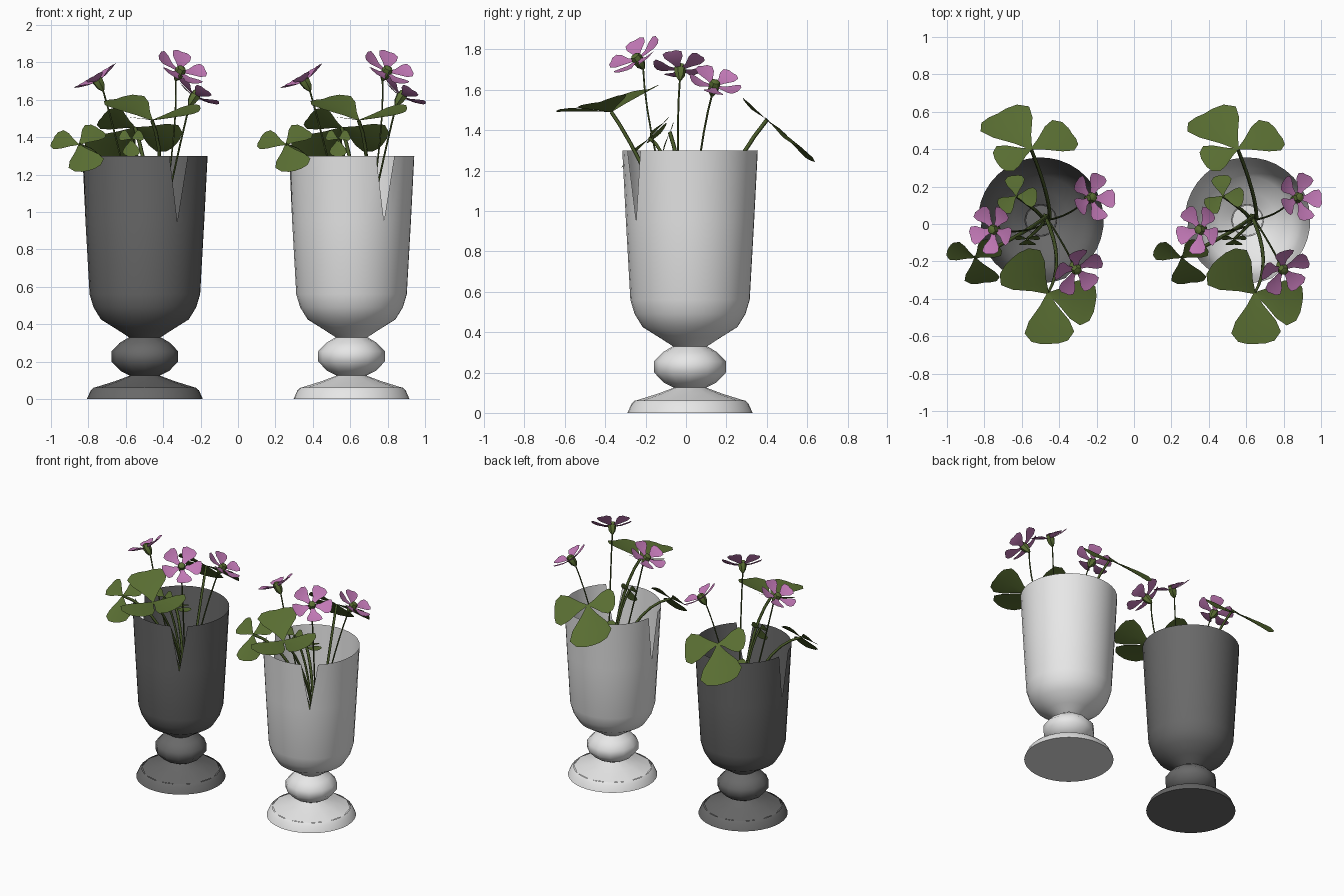
import bpy, math
from mathutils import Vector

if "Cube" in bpy.data.objects:
    bpy.data.objects.remove(bpy.data.objects["Cube"])

def material(name, rgb):
    m = bpy.data.materials.new(name)
    m.diffuse_color = (*rgb, 1)
    m.use_nodes = True
    m.node_tree.nodes["Principled BSDF"].inputs["Base Color"].default_value = m.diffuse_color
    return m

DARK = material("dark_grey_glaze", (0.14, 0.14, 0.14))
WHITE = material("white_glaze", (0.8, 0.8, 0.8))
LEAF = material("leaf_green", (0.10, 0.155, 0.032))
STEM = material("stem_green", (0.065, 0.10, 0.022))
PETAL = material("petal_pink", (0.54, 0.19, 0.47))

def add_mesh(name, verts, faces, mat, smooth=50):
    me = bpy.data.meshes.new(name)
    me.from_pydata([tuple(v) for v in verts], [], faces)
    me.materials.append(mat)
    ob = bpy.data.objects.new(name, me)
    bpy.context.collection.objects.link(ob)
    if smooth:
        me.shade_smooth()
        me.set_sharp_from_angle(angle=math.radians(smooth))
    return ob

def lathe(name, profile, n, mat, centre, start=0.0, notches=(), cap=False):
    """Revolve (radius, z) points; notches are columns cut to a V in the top band."""
    verts, faces = [], []
    for r, z in profile:
        for i in range(n):
            a = start + math.tau * i / n
            verts.append(centre + Vector((r * math.cos(a), r * math.sin(a), z)))
    for k in range(len(profile) - 1):
        for i in range(n):
            j = (i + 1) % n
            a, b, c, d = k * n + i, k * n + j, (k + 1) * n + j, (k + 1) * n + i
            if k == len(profile) - 2 and i in notches:
                faces.append((a, b, c))      # right of the V
            elif k == len(profile) - 2 and j in notches:
                faces.append((a, b, d))      # left of the V
            else:
                faces.append((a, b, c, d))
    if cap:
        faces.append(tuple(reversed(range(n))))
    if notches:  # drop the unused rim points inside each V
        used = sorted({v for f in faces for v in f})
        remap = {v: i for i, v in enumerate(used)}
        verts = [verts[v] for v in used]
        faces = [tuple(remap[v] for v in f) for f in faces]
    return add_mesh(name, verts, faces, mat)

def stalk(name, pts, radius):
    """Thin tube along a quadratic arc through three control points."""
    cu = bpy.data.curves.new(name, 'CURVE')
    cu.dimensions = '3D'
    cu.bevel_depth = radius
    cu.bevel_resolution = 0
    cu.use_fill_caps = True
    sp = cu.splines.new('POLY')
    steps = 8
    sp.points.add(steps)
    a, b, c = pts
    for i in range(steps + 1):
        t = i / steps
        p = a * (1 - t) ** 2 + b * 2 * t * (1 - t) + c * t * t
        sp.points[i].co = (*p, 1)
    cu.materials.append(STEM)
    ob = bpy.data.objects.new(name, cu)
    bpy.context.collection.objects.link(ob)

# leaflet and petal outlines: (distance along, half width)
LEAFLET = [(0, 0.02), (0.25, 0.17), (0.55, 0.40), (0.78, 0.49), (0.95, 0.36), (1.0, 0.17)]
PETAL_SHAPE = [(0.1, 0.07), (0.4, 0.16), (0.7, 0.36), (0.9, 0.38), (1.0, 0.2)]

def blade(verts, faces, origin, along, side, up, shape, length, fold, curl):
    """Append one leaflet or petal made of two halves beside a midrib."""
    s = len(verts)
    for d, w in shape:
        for k in (-1, 0, 1):
            lift = fold * abs(k) * w + curl * d * d
            verts.append(origin + length * (along * d + side * (k * w) + up * lift))
    for i in range(len(shape) - 1):
        for k in (0, 1):
            a = s + i * 3 + k
            faces.append((a, a + 1, a + 4, a + 3))

def leaf(name, joint, normal, tips, lift=0.0):
    n = Vector(normal).normalized()
    verts, faces = [], []
    for dx, dy in tips:
        v = Vector((dx, dy, -(n.x * dx + n.y * dy) / n.z))
        flat = v.length
        v += Vector((0, 0, lift * flat))
        along = v.normalized()
        side = n.cross(along).normalized()
        blade(verts, faces, joint, along, side, along.cross(side), LEAFLET, v.length, 0.12, -0.05)
    add_mesh(name, verts, faces, LEAF, 40)

def flower(name, centre, normal, radius, turn):
    n = Vector(normal).normalized()
    u = n.orthogonal().normalized()
    w = n.cross(u)
    verts, faces = [], []
    for i in range(5):
        a = turn + math.tau * i / 5
        along = u * math.cos(a) + w * math.sin(a)
        blade(verts, faces, centre, along, n.cross(along), n, PETAL_SHAPE, radius, 0.1, 0.25)
    add_mesh(name + "_petals", verts, faces, PETAL, 40)
    # green heart and calyx as one spindle on the flower axis
    verts, faces, prof = [], [], [(0.008, -0.06), (0.024, -0.035), (0.03, 0.0), (0.024, 0.025), (0.006, 0.032)]
    for r, h in prof:
        for i in range(6):
            a = math.tau * i / 6
            verts.append(centre + n * h + (u * math.cos(a) + w * math.sin(a)) * r)
    for k in range(len(prof) - 1):
        for i in range(6):
            j = (i + 1) % 6
            faces.append((k * 6 + i, k * 6 + j, k * 6 + 6 + j, k * 6 + 6 + i))
    faces.append(tuple(range(len(verts) - 6, len(verts))))
    add_mesh(name + "_heart", verts, faces, LEAF, 40)
    return centre - n * 0.055

# name, joint, normal, leaflet tips, lift, stalk bend point
LEAVES = [
    ("back_leaf", (-0.55, 0.40, 1.45), (0, 0.65, 0.75), [(-0.18, 0.20), (0.22, 0.09), (-0.18, -0.07)], 0, (-0.45, 0.15, 1.15)),
    ("left_leaf", (-0.85, -0.18, 1.36), (-0.1, -0.7, 0.7), [(-0.14, 0.05), (0.11, 0.07), (0.05, -0.14)], 0, (-0.58, -0.05, 1.28)),
    ("front_leaf", (-0.46, -0.37, 1.49), (0, -0.25, 0.97), [(0.01, -0.27), (-0.19, 0.18), (0.25, -0.06)], 0.3, (-0.36, -0.2, 1.25)),
    ("small_back_leaf", (-0.63, 0.15, 1.2), (-0.1, 0.1, 1), [(-0.01, 0.11), (0.11, -0.01), (-0.08, -0.07)], 0, (-0.5, 0.06, 1.05)),
    ("small_front_leaf", (-0.57, -0.08, 1.39), (0, -0.93, 0.36), [(-0.06, 0.01), (0.06, 0.01), (0, -0.035)], 0, (-0.48, 0.0, 1.15)),
]
# name, centre, normal, radius, turn, stalk bend point
FLOWERS = [
    ("left_flower", (-0.75, -0.03, 1.70), (-0.5, 0.0, 0.85), 0.13, 0.2, (-0.62, -0.06, 1.3)),
    ("right_flower", (-0.23, 0.14, 1.62), (0.5, 0.2, 0.8), 0.13, 0.5, (-0.34, 0.04, 1.25)),
    ("front_flower", (-0.31, -0.24, 1.75), (0.4, -0.5, 0.75), 0.14, 0.9, (-0.32, -0.2, 1.35)),
]

def potted_plant(tag, dx, glaze):
    shift = Vector((dx, 0, 0))
    c = Vector((-0.498, 0.02, 0)) + shift
    # round foot plate, turned stem and notched bowl
    lathe(tag + "_foot_plate", [(0.31, 0), (0.29, 0.045), (0.272, 0.062)], 36, glaze, c, cap=True)
    lathe(tag + "_stem", [(0.272, 0.06), (0.16, 0.095), (0.08, 0.125), (0.13, 0.15), (0.178, 0.2),
                          (0.178, 0.255), (0.135, 0.3), (0.085, 0.33)], 12, glaze, c)
    lathe(tag + "_bowl", [(0.085, 0.33), (0.15, 0.372), (0.235, 0.425), (0.275, 0.49), (0.296, 0.56),
                          (0.318, 0.95), (0.336, 1.3)], 36, glaze, c,
          start=math.radians(-57), notches=(0, 24))
    # trifoliate leaves and five-petalled flowers on stalks
    for i, (name, joint, normal, tips, lift, bend) in enumerate(LEAVES):
        root = Vector((-0.47 + 0.02 * math.cos(i), 0.03 + 0.02 * math.sin(i), 0.6)) + shift
        j = Vector(joint) + shift
        leaf(f"{tag}_{name}", j, normal, tips, lift)
        stalk(f"{tag}_{name}_stalk", (root, Vector(bend) + shift, j), 0.010)
    for i, (name, pos, normal, rad, turn, bend) in enumerate(FLOWERS):
        root = Vector((-0.47, 0.02 * i, 0.6)) + shift
        end = flower(f"{tag}_{name}", Vector(pos) + shift, normal, rad, turn)
        stalk(f"{tag}_{name}_stalk", (root, Vector(bend) + shift, end), 0.005)

potted_plant("dark_pot", 0.0, DARK)
potted_plant("white_pot", 1.105, WHITE)
